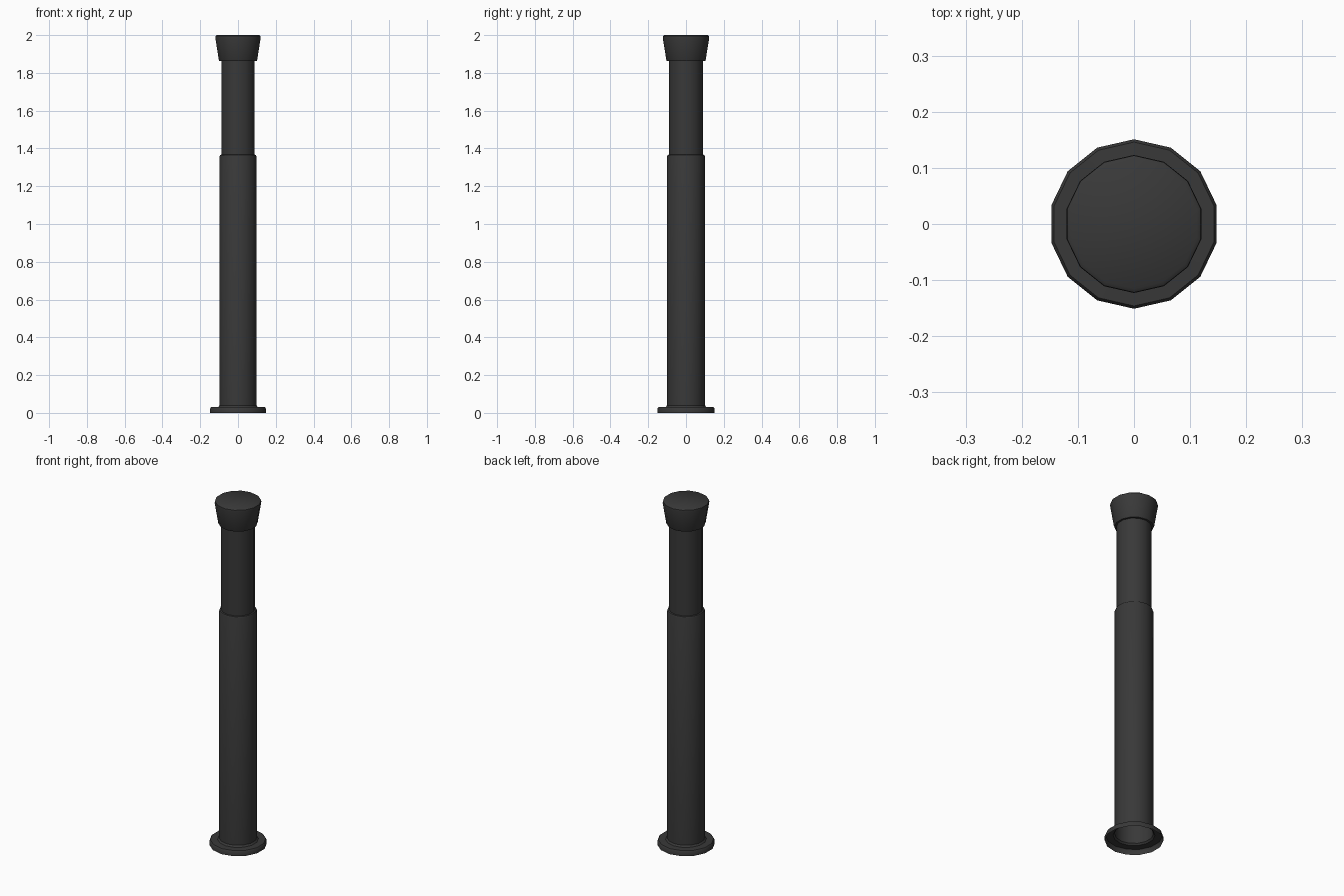
import bpy, bmesh, math

cube = bpy.data.objects.get("Cube")
if cube:
    bpy.data.objects.remove(cube)

SIDES = 14

charcoal = bpy.data.materials.new("charcoal")
charcoal.use_nodes = True
colour = (0.04, 0.04, 0.04, 1)
charcoal.diffuse_color = colour
charcoal.node_tree.nodes["Principled BSDF"].inputs["Base Color"].default_value = colour


def lathe(name, profile, close_top=False):
    """Turn a bottom-to-top list of (radius, height) into a faceted shell."""
    bm = bmesh.new()
    rings = []
    for radius, z in profile:
        ring = []
        for i in range(SIDES):
            a = math.tau * i / SIDES + math.pi / 2
            ring.append(bm.verts.new((radius * math.cos(a), radius * math.sin(a), z)))
        rings.append(ring)
    for low, high in zip(rings, rings[1:]):
        for i in range(SIDES):
            j = (i + 1) % SIDES
            bm.faces.new((low[i], low[j], high[j], high[i]))
    if close_top:
        bm.faces.new(rings[-1])
    mesh = bpy.data.meshes.new(name)
    bm.to_mesh(mesh)
    bm.free()
    mesh.materials.append(charcoal)
    obj = bpy.data.objects.new(name, mesh)
    bpy.context.collection.objects.link(obj)
    bpy.ops.object.select_all(action="DESELECT")
    obj.select_set(True)
    bpy.context.view_layer.objects.active = obj
    bpy.ops.object.shade_smooth_by_angle(angle=math.radians(40))
    return obj


# Thin foot flange, open underneath, with a small fillet against the tube
lathe("foot_flange", [(0.151, 0), (0.151, 0.024), (0.146, 0.03), (0.108, 0.031), (0.1, 0.04)])

# Wide lower tube with a softened shoulder
lathe("lower_tube", [(0.1, 0.04), (0.1, 1.357), (0.097, 1.365), (0.09, 1.367)])

# Narrower upper tube
lathe("upper_tube", [(0.09, 1.367), (0.09, 1.862)])

# Flared cap with a bevelled rim
lathe("flared_cap", [(0.09, 1.862), (0.101, 1.862), (0.104, 1.868), (0.123, 1.985),
                     (0.122, 1.995), (0.115, 2.0)], close_top=True)
